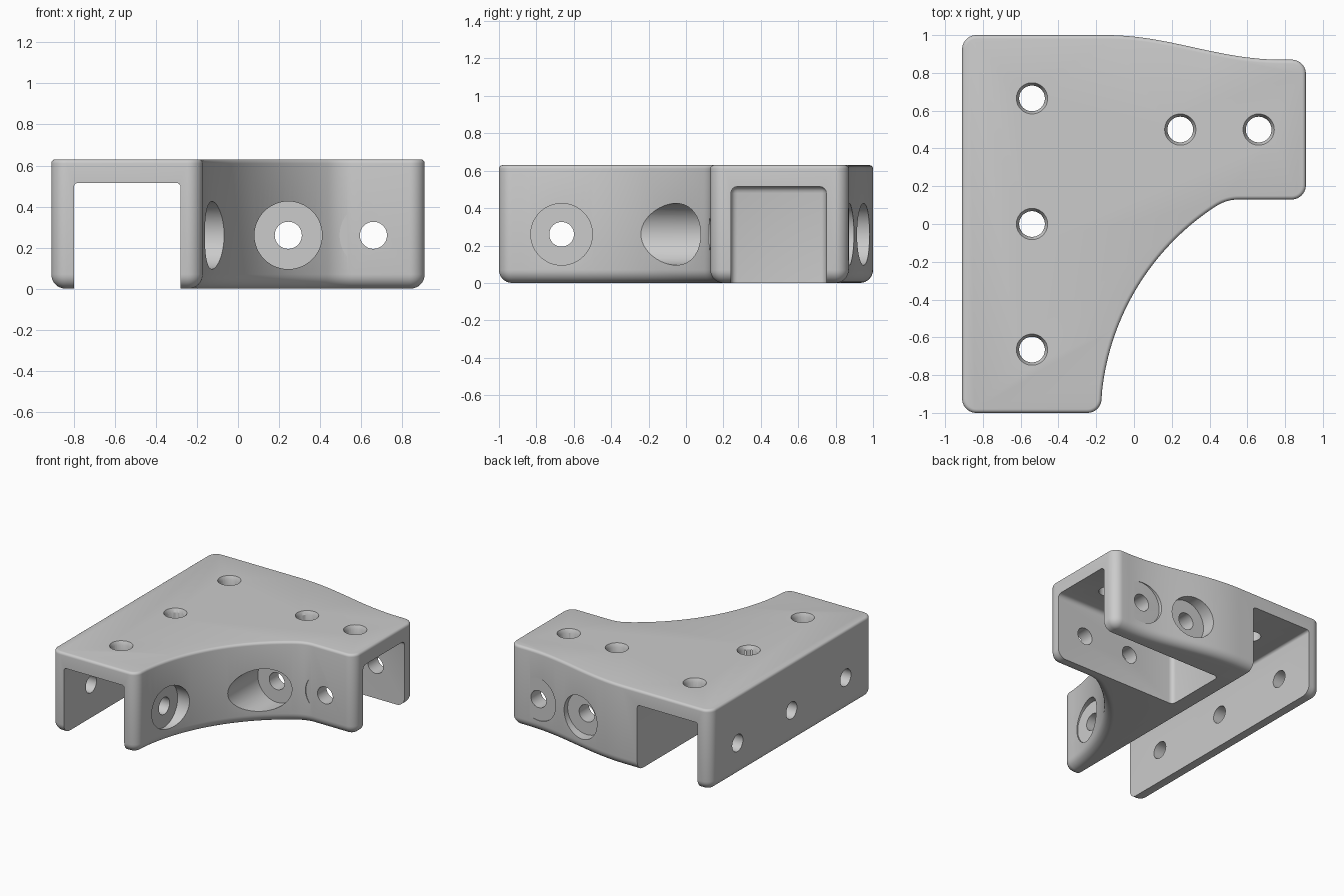
import bpy, bmesh, math
from mathutils import Vector, Matrix

if "Cube" in bpy.data.objects:
    bpy.data.objects.remove(bpy.data.objects["Cube"], do_unlink=True)

HEIGHT, CEILING, HOLE_Z = 0.63, 0.515, 0.26
BORE, RECESS = 0.066, 0.165

grey = bpy.data.materials.new("plain grey")
grey.use_nodes = True
colour = (0.6, 0.6, 0.6, 1)
grey.diffuse_color = colour
grey.node_tree.nodes["Principled BSDF"].inputs["Base Color"].default_value = colour


def make_object(name, bm):
    bmesh.ops.recalc_face_normals(bm, faces=bm.faces)
    mesh = bpy.data.meshes.new(name)
    bm.to_mesh(mesh)
    bm.free()
    obj = bpy.data.objects.new(name, mesh)
    bpy.context.collection.objects.link(obj)
    mesh.materials.append(grey)
    return obj


def rounded(corners, steps=10):
    """Replace every corner that has a radius by an arc."""
    points = []
    for i, (x, y, r) in enumerate(corners):
        p = Vector((x, y))
        if not r:
            points.append(p)
            continue
        a = (Vector(corners[i - 1][:2]) - p).normalized()
        b = (Vector(corners[(i + 1) % len(corners)][:2]) - p).normalized()
        half = a.angle(b) / 2
        centre = p + (a + b).normalized() * r / math.sin(half)
        start = p + a * r / math.tan(half) - centre
        sweep = start.angle_signed(p + b * r / math.tan(half) - centre)
        for k in range(steps + 1):
            points.append(centre + Matrix.Rotation(-sweep * k / steps, 2) @ start)
    return points


def inset(points, d):
    """Move a counter-clockwise outline inward."""
    result = []
    for i, p in enumerate(points):
        e = (p - points[i - 1]).normalized()
        f = (points[(i + 1) % len(points)] - p).normalized()
        n1, n2 = Vector((-e.y, e.x)), Vector((-f.y, f.x))
        result.append(p + (n1 + n2) * d / (1 + n1.dot(n2)))
    return result


# Outline: swept inner curve on the front, gentle S curve on the back
R = 0.075
corners = [(-0.91, 1, R), (-0.91, -1, R), (-0.177, -1, R)]
centre, radius = Vector((1.163, -1.03)), 1.34
for k in range(33):
    t = math.radians(173.5 - k * (173.5 - 124) / 32)
    corners.append((centre.x + radius * math.cos(t), centre.y + radius * math.sin(t), 0))
corners += [(0.49, 0.13, 0.22), (0.91, 0.13, R), (0.91, 0.87, R)]
for k in range(25):
    t = k / 24
    corners.append((0.78 - 0.93 * t, 0.935 - 0.065 * math.cos(math.pi * t), 0))
outline = rounded(corners)

# Body: stacked outlines, large round at the bottom and small round on top
levels = []
for k in range(9):
    a = math.pi / 2 * k / 8
    levels.append((0.07 * (1 - math.sin(a)), 0.07 * (1 - math.cos(a))))
for k in range(5):
    a = math.pi / 2 * k / 4
    levels.append((0.02 * (1 - math.cos(a)), HEIGHT - 0.02 * (1 - math.sin(a))))
bm = bmesh.new()
rings = [[bm.verts.new((p.x, p.y, z)) for p in inset(outline, d)] for d, z in levels]
for low, high in zip(rings, rings[1:]):
    for i in range(len(low)):
        bm.faces.new((low[i - 1], low[i], high[i], high[i - 1]))
bm.faces.new(rings[0])
bm.faces.new(rings[-1])
body = make_object("corner_bracket", bm)
bpy.context.view_layer.objects.active = body
body.select_set(True)


def cut(bm):
    cutter = make_object("cutter", bm)
    cutter.hide_render = True
    mod = body.modifiers.new("cut", "BOOLEAN")
    mod.operation, mod.solver, mod.object = "DIFFERENCE", "EXACT", cutter
    bpy.ops.object.modifier_apply(modifier=mod.name)
    bpy.data.objects.remove(cutter, do_unlink=True)


def cut_box(low, high, bevel):
    bm = bmesh.new()
    low, high = Vector(low), Vector(high)
    size = high - low
    bmesh.ops.create_cube(bm, size=1, matrix=Matrix.Translation((low + high) / 2) @ Matrix.Diagonal((*size, 1)))
    bmesh.ops.bevel(bm, geom=bm.edges[:], offset=bevel, segments=4, profile=0.5, affect="EDGES")
    cut(bm)


def cut_round(start, end, r1, r2=None):
    bm = bmesh.new()
    start, end = Vector(start), Vector(end)
    axis = end - start
    turn = axis.to_track_quat("Z", "Y").to_matrix().to_4x4()
    bmesh.ops.create_cone(bm, cap_ends=True, segments=48, radius1=r1, radius2=r1 if r2 is None else r2,
                          depth=axis.length, matrix=Matrix.Translation((start + end) / 2) @ turn)
    cut(bm)


# Long channel through the body, and the closed channel in the side arm
cut_box((-0.8, -1.5, -0.5), (-0.28, 1.5, CEILING), 0.02)
cut_box((-0.16, 0.24, -0.5), (1.5, 0.75, CEILING), 0.035)

# Holes in the top plate with a small countersink
for x, y in [(-0.54, -0.665), (-0.54, 0), (-0.54, 0.665), (0.245, 0.5), (0.66, 0.5)]:
    cut_round((x, y, 0.4), (x, y, 0.8), BORE + 0.002)
    cut_round((x, y, HEIGHT - 0.03), (x, y, HEIGHT + 0.01), BORE + 0.001, 0.088)

# Holes in the outer side wall
for y in (-0.665, 0, 0.665):
    cut_round((-1.2, y, HOLE_Z), (-0.6, y, HOLE_Z), BORE)

# Recessed hole in the inner wall of the long channel
cut_round((-0.4, -0.665, HOLE_Z), (0.2, -0.665, HOLE_Z), BORE)
cut_round((-0.17, -0.665, HOLE_Z), (0.3, -0.665, HOLE_Z), RECESS)

# Recessed holes through both walls of the arm
for x in (0.245, 0.66):
    cut_round((x, -0.8, HOLE_Z), (x, 1.3, HOLE_Z), BORE)
    cut_round((x, -0.8, HOLE_Z), (x, 0.129, HOLE_Z), RECESS)
    cut_round((x, 0.871, HOLE_Z), (x, 1.3, HOLE_Z), RECESS)

bpy.ops.object.shade_smooth_by_angle(angle=math.radians(30))
